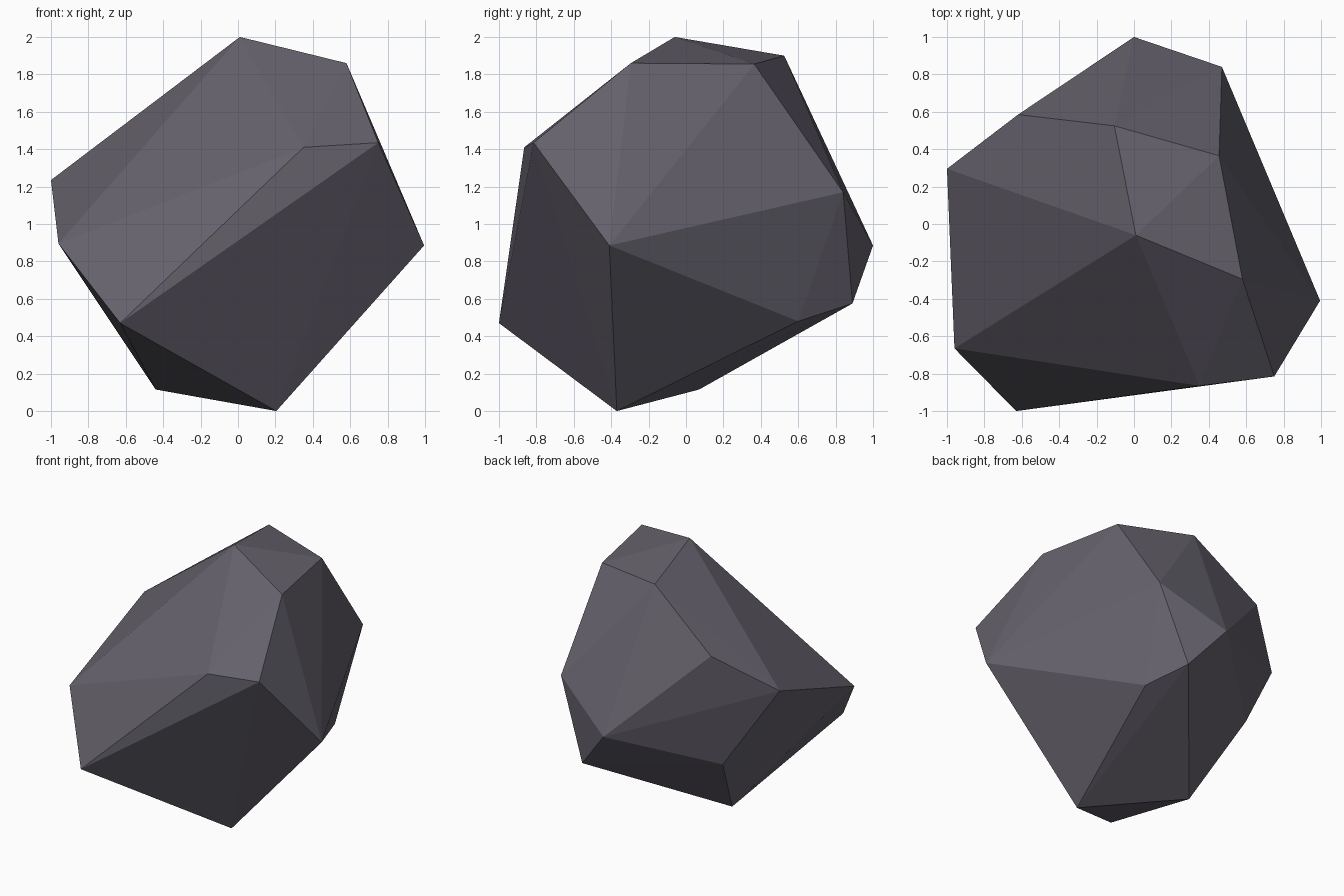
import bpy
import bmesh

# Corner points of the faceted boulder
corners = [
    # crown
    (0.01, -0.06, 2.0), (0.58, -0.295, 1.86), (0.455, 0.365, 1.855), (-0.105, 0.525, 1.90),
    # shoulders
    (0.75, -0.815, 1.435), (0.35, -0.865, 1.41), (-1.0, 0.295, 1.235),
    (-0.62, 0.585, 1.51), (0.47, 0.84, 1.17),
    # waist
    (0.995, -0.41, 0.885), (-0.96, -0.665, 0.895), (0.0, 1.0, 0.885),
    # underside
    (0.255, 0.89, 0.575), (0.40, 0.60, 0.48), (-0.63, 0.455, 0.635),
    (-0.63, -1.0, 0.47), (-0.44, 0.07, 0.115), (0.205, -0.37, 0.0),
]

# Boulder: flat-faced convex shell around the corners
bm = bmesh.new()
for co in corners:
    bm.verts.new(co)
bmesh.ops.convex_hull(bm, input=bm.verts[:])
bmesh.ops.recalc_face_normals(bm, faces=bm.faces[:])
mesh = bpy.data.meshes.new("boulder")
bm.to_mesh(mesh)
bm.free()
boulder = bpy.data.objects.new("boulder", mesh)
bpy.context.collection.objects.link(boulder)

# Stone colour
stone = bpy.data.materials.new("grey_stone")
stone.diffuse_color = (0.13, 0.12, 0.15, 1.0)
mesh.materials.append(stone)
